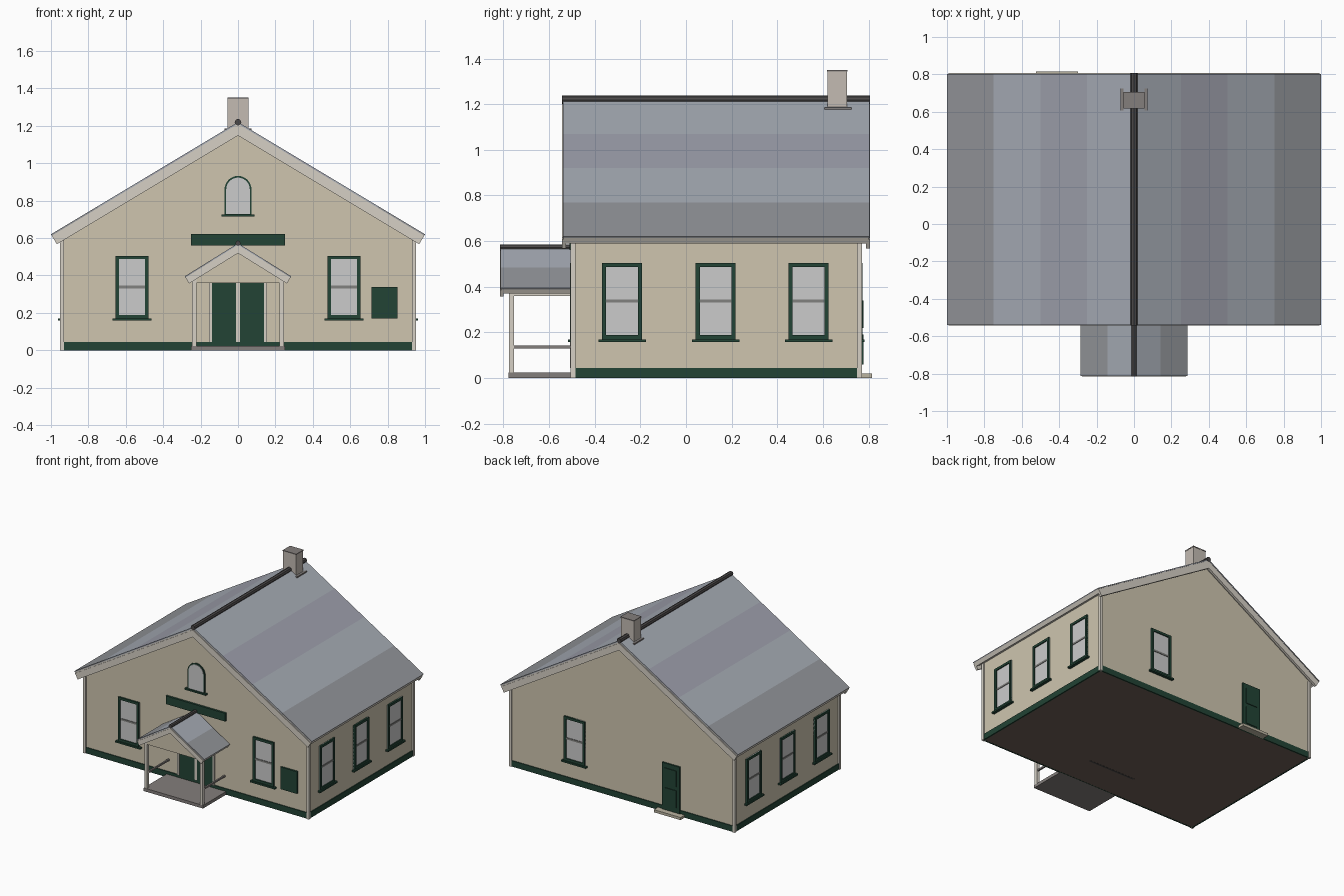
import bpy, bmesh, math
from mathutils import Matrix, Vector

if "Cube" in bpy.data.objects:
    bpy.data.objects.remove(bpy.data.objects["Cube"])


def mat(name, r, g, b):
    m = bpy.data.materials.new(name)
    m.diffuse_color = (r, g, b, 1)
    m.use_nodes = True
    m.node_tree.nodes["Principled BSDF"].inputs["Base Color"].default_value = m.diffuse_color
    return m


WALL = mat("tan_wall", .62, .56, .43)
TRIM = mat("pale_trim", .67, .63, .56)
GREEN = mat("dark_green", .016, .056, .035)
GLASS = mat("window_glass", .78, .78, .78)
RAIL = mat("sash_grey", .22, .22, .21)
DARK = mat("ridge_dark", .07, .065, .065)
DECK = mat("deck_grey", .23, .21, .20)
FLOOR = mat("floor_brown", .16, .12, .095)
STONE = mat("chimney_stone", .55, .50, .45)
STEP = mat("step_stone", .50, .46, .36)
SLATES = [mat("slate_a", .38, .41, .46), mat("slate_b", .34, .35, .41),
          mat("slate_c", .38, .41, .46), mat("slate_d", .29, .30, .32)]


def finish(name, bm, material, mtx=None):
    bmesh.ops.recalc_face_normals(bm, faces=bm.faces)
    me = bpy.data.meshes.new(name)
    bm.to_mesh(me)
    bm.free()
    ob = bpy.data.objects.new(name, me)
    bpy.context.collection.objects.link(ob)
    me.materials.append(material)
    if mtx:
        ob.matrix_world = mtx
    return ob


def boxes(name, material, specs, mtx=None):
    # each spec: x0, x1, y0, y1, z0, z1
    bm = bmesh.new()
    for x0, x1, y0, y1, z0, z1 in specs:
        size = Matrix.Diagonal((x1 - x0, y1 - y0, z1 - z0, 1))
        mid = Matrix.Translation(((x0 + x1) / 2, (y0 + y1) / 2, (z0 + z1) / 2))
        bmesh.ops.create_cube(bm, size=1, matrix=mid @ size)
    return finish(name, bm, material, mtx)


def prism(name, material, outline, y0, y1):
    # x-z outline extruded along y
    bm = bmesh.new()
    face = bm.faces.new([bm.verts.new((x, y0, z)) for x, z in outline])
    ext = bmesh.ops.extrude_face_region(bm, geom=[face])
    verts = [v for v in ext["geom"] if isinstance(v, bmesh.types.BMVert)]
    bmesh.ops.translate(bm, verts=verts, vec=(0, y1 - y0, 0))
    return finish(name, bm, material)


def slope(name, material, roof, t0, t1, u0, u1, y0, y1):
    # layer of a pitched roof, t = depth below surface, u = ridge to eave
    half, eave, ridge = roof
    d = Vector((half, eave - ridge)).normalized()
    for side, label in ((1, "right"), (-1, "left")):
        def at(t, u):
            a = Vector((0, ridge - t / d.x))
            b = Vector((half + t * d.y, eave - t * d.x))
            p = a.lerp(b, u)
            return side * p.x, p.y
        prism(f"{name}_{label}", material,
              [at(t0, u0), at(t0, u1), at(t1, u1), at(t1, u0)], y0, y1)


def ridge_cap(name, y0, y1, z, r):
    bm = bmesh.new()
    m = Matrix.Translation((0, (y0 + y1) / 2, z)) @ Matrix.Rotation(math.pi / 2, 4, 'X')
    bmesh.ops.create_cone(bm, cap_ends=True, segments=8, radius1=r, radius2=r,
                          depth=y1 - y0, matrix=m)
    finish(name, bm, DARK)


def window(name, mtx):
    w, f, z0, z1, zm = .0875, .018, .17, .505, .338
    boxes(name + "_glass", GLASS, [(-w, w, -.005, .005, z0, z1)], mtx)
    boxes(name + "_frame", GREEN, [
        (-w, -w + f, -.013, .005, z0, z1), (w - f, w, -.013, .005, z0, z1),
        (-w + f, w - f, -.013, .005, z1 - f, z1), (-w + f, w - f, -.013, .005, z0, z0 + f),
        (-.104, .104, -.022, .005, z0 - .012, z0)], mtx)
    boxes(name + "_meeting_rail", RAIL, [(-w + f, w - f, -.009, .005, zm - .007, zm + .007)], mtx)


# wall placement: local x runs along the wall, local -y points outwards
WX, YF, YB = .94, -.495, .76


def place(x, y, turn):
    return Matrix.Translation((x, y, 0)) @ Matrix.Rotation(math.radians(turn), 4, 'Z')


# main body, floor, skirt and corner boards
prism("walls", WALL, [(-WX, .003), (WX, .003), (WX, .615), (0, 1.18), (-WX, .615)], YF, YB)
boxes("floor", FLOOR, [(-.935, .935, YF + .005, YB - .005, .001, .01)])
boxes("floor_batten", DARK, [(-.2, .2, -.25, -.235, 0, .01)])
boxes("base_skirt", GREEN, [
    (-.93, .93, YF - .006, YF + .005, 0, .045), (-.93, .93, YB - .005, YB + .006, 0, .045),
    (-WX - .006, -WX + .005, YF, YB, 0, .045), (WX - .005, WX + .006, YF, YB, 0, .045)])
boxes("corner_boards", TRIM, [(*x, *y, 0, .61) for x in ((-.951, -.93), (.93, .951))
                              for y in ((-.506, -.485), (.75, .771))])

# main roof: slate bands, soffit deck, rake boards, ridge
MAIN, RY0, RY1 = (1.0, .62, 1.22), -.54, .803
for i, m in enumerate(SLATES):
    slope(f"roof_band_{i + 1}", m, MAIN, 0, .008, i / 4, (i + 1) / 4, RY0, RY1)
slope("roof_deck", TRIM, MAIN, .008, .036, 0, 1, RY0 + .003, RY1 - .003)
slope("front_rake", TRIM, MAIN, .016, .062, 0, 1, RY0 - .003, RY0 + .015)
slope("back_rake", TRIM, MAIN, .016, .062, 0, 1, RY1 - .015, RY1 + .003)
ridge_cap("roof_ridge", RY0 - .003, RY1 + .003, 1.219, .018)

# chimney
boxes("chimney", STONE, [(-.055, .055, .62, .705, 1.1, 1.343)])
boxes("chimney_cap", DECK, [(-.057, .057, .618, .707, 1.343, 1.35)])
boxes("chimney_flashing", DECK, [(-.072, .072, .607, .725, 1.172, 1.186)])

# windows on all four walls
for x in (-.567, .567):
    window("front_window", place(x, YF, 0))
for y in (-.28, .13, .537):
    window("right_window", place(WX, y, 90))
    window("left_window", place(-WX, y, -90))
window("back_window", place(.4, YB, 180))


# arched gable window
def arch(r, z0):
    return [(-r, z0), (r, z0)] + [(r * math.cos(a), .86 + r * math.sin(a))
                                  for a in (math.pi * i / 16 for i in range(17))]


prism("arch_frame", GREEN, arch(.072, .724), YF - .008, YF + .005)
prism("arch_glass", GLASS, arch(.063, .728), YF - .011, YF + .005)
boxes("arch_sill", GREEN, [(-.089, .089, YF - .02, YF + .005, .714, .726)])

# sign board and notice board
boxes("sign_board", GREEN, [(-.25, .25, YF - .016, YF + .005, .56, .622)])
boxes("notice_board", GREEN, [(.713, .852, YF - .014, YF + .005, .17, .338)])

# front double door
boxes("door_leaves", GREEN, [(s - .065, s + .065, YF - .01, YF + .005, .045, .36) for s in (-.075, .075)])
boxes("door_frame", TRIM, [(-.155, -.14, YF - .014, YF + .005, .045, .375),
                           (.14, .155, YF - .014, YF + .005, .045, .375),
                           (-.01, .01, YF - .014, YF + .005, .045, .36),
                           (-.14, .14, YF - .014, YF + .005, .36, .375)])

# back door with step
back = place(-.412, YB, 180)
boxes("back_door", GREEN, [(-.075, .075, -.012, .005, .02, .375)], back)
boxes("back_door_panels", GREEN, [(-.05, .05, -.017, .005, .06, .19),
                                  (-.05, .05, -.017, .005, .22, .34)], back)
boxes("back_step", STEP, [(-.525, -.3, YB, .815, 0, .02)])

# porch: deck, posts, rails, beams, pediment and roof
boxes("porch_deck", DECK, [(-.25, .25, -.777, YF, 0, .024)])
boxes("porch_posts", TRIM, [(s - .011, s + .011, -.776, -.753, .024, .365) for s in (-.234, .234)])
boxes("porch_rails", DECK, [(s - .006, s + .006, -.755, YF, .13, .142) for s in (-.234, .234)])
boxes("porch_beams", TRIM, [(s - .011, s + .011, -.776, YF, .36, .39) for s in (-.234, .234)])
PORCH, PY0, PY1 = (.285, .395, .572), -.812, -.505
prism("porch_pediment", WALL, [(-.245, .36), (.245, .36), (.245, .39), (0, .54), (-.245, .39)], -.774, -.757)
for i, m in enumerate((SLATES[0], SLATES[3])):
    slope(f"porch_roof_band_{i + 1}", m, PORCH, 0, .007, i / 2, (i + 1) / 2, PY0, PY1)
slope("porch_roof_deck", TRIM, PORCH, .007, .028, 0, 1, PY0 + .003, PY1)
slope("porch_rake", TRIM, PORCH, .012, .045, 0, 1, PY0 - .003, PY0 + .012)
ridge_cap("porch_ridge", PY0 - .003, PY1, .572, .014)
